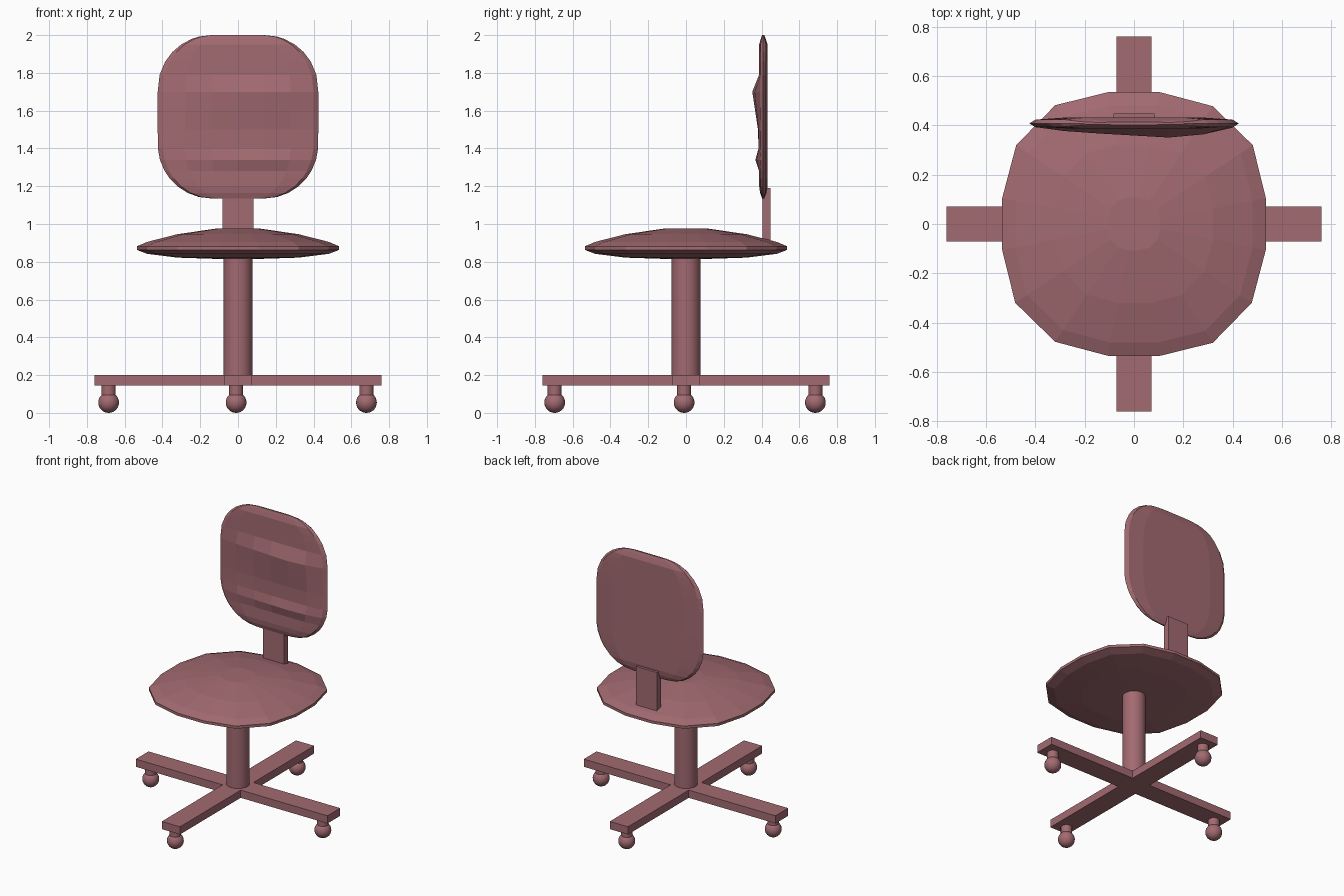
import bpy, bmesh, math

if "Cube" in bpy.data.objects:
    bpy.data.objects.remove(bpy.data.objects["Cube"])

mat = bpy.data.materials.new("dusty rose")
mat.diffuse_color = (0.36, 0.145, 0.165, 1)
mat.use_nodes = True
mat.node_tree.nodes["Principled BSDF"].inputs["Base Color"].default_value = mat.diffuse_color


def finish(name, bm, smooth=None):
    bmesh.ops.recalc_face_normals(bm, faces=bm.faces)
    me = bpy.data.meshes.new(name)
    bm.to_mesh(me)
    bm.free()
    ob = bpy.data.objects.new(name, me)
    bpy.context.collection.objects.link(ob)
    me.materials.append(mat)
    if smooth:
        bpy.ops.object.select_all(action='DESELECT')
        ob.select_set(True)
        bpy.context.view_layer.objects.active = ob
        bpy.ops.object.shade_smooth_by_angle(angle=math.radians(smooth))
    return ob


def loft(name, rings, smooth=None):
    """Skin a stack of equal-length point rings and cap both ends."""
    bm = bmesh.new()
    vs = [[bm.verts.new(p) for p in r] for r in rings]
    n = len(vs[0])
    for a, b in zip(vs, vs[1:]):
        for i in range(n):
            j = (i + 1) % n
            bm.faces.new((a[i], a[j], b[j], b[i]))
    bm.faces.new(vs[0])
    bm.faces.new(vs[-1])
    return finish(name, bm, smooth)


def cylinder(name, x, y, r, z0, z1, n=32):
    ring = [(x + r * math.cos(2 * math.pi * i / n), y + r * math.sin(2 * math.pi * i / n)) for i in range(n)]
    return loft(name, [[(px, py, z) for px, py in ring] for z in (z0, z1)], 40)


def rotations(points):
    """Repeat a quarter outline four times around the centre."""
    out = []
    for k in range(4):
        for x, y in points:
            for _ in range(k):
                x, y = -y, x
            out.append((x, y))
    return out


# cross-shaped base
cross = rotations([(0.76, -0.072), (0.76, 0.072), (0.072, 0.072)])
loft("base_cross", [[(x, y, z) for x, y in cross] for z in (0.145, 0.2)])

# casters
for i, (x, y) in enumerate([(-0.685, -0.01), (0.68, -0.01), (-0.01, -0.695), (-0.01, 0.685)]):
    cylinder(f"caster_stem_{i}", x, y, 0.037, 0.08, 0.15, 24)
    bm = bmesh.new()
    bmesh.ops.create_uvsphere(bm, u_segments=24, v_segments=14, radius=0.055)
    bmesh.ops.translate(bm, verts=bm.verts, vec=(x, y, 0.055))
    finish(f"caster_ball_{i}", bm, 40)

# centre post
cylinder("post", 0, 0, 0.076, 0.16, 0.84)

# faceted cushion seat
outline = rotations([(0.535, -0.105), (0.535, 0.105), (0.482, 0.32), (0.32, 0.478)])
layers = [(0.2, 0.815), (0.6, 0.822), (0.9, 0.842), (1, 0.863), (1, 0.882),
          (0.9, 0.905), (0.6, 0.946), (0.2, 0.977)]
loft("seat", [[(x * s, y * s, z) for x, y in outline] for s, z in layers])

# plate joining seat and backrest
plate = [(-0.083, 0.404), (0.083, 0.404), (0.083, 0.448), (-0.083, 0.448)]
loft("back_support", [[(x, y, z) for x, y in plate] for z in (0.89, 1.19)])


def interp(table, t):
    for (a, u), (b, v) in zip(table, table[1:]):
        if t <= b:
            return u + (v - u) * max(0, t - a) / (b - a)
    return table[-1][1]


# backrest: rows of rounded-square width, with two padded ridges on the front
Z0, Z1, W, R = 1.135, 2.0, 0.425, 0.285
ridge = [(1.28, 0), (1.34, 0.02), (1.4, 0.003), (1.5, 0.006), (1.7, 0.036), (1.79, 0)]
spread = [(-0.42, 0), (-0.14, 0.55), (0.14, 1), (0.28, 0.65), (0.42, 0)]
fracs = [-0.94, -0.66, -0.33, 0, 0.33, 0.66, 0.94]
heights = [Z0, 1.143, 1.165, 1.2, 1.24, 1.28, 1.34, 1.4, 1.5, 1.6, 1.7, 1.79, 1.86, 1.91, 1.95, 1.98, 1.993, Z1]
rows = []
for z in heights:
    d = min(z - Z0, Z1 - z)
    w = W - R
    w += R if d >= R else math.sqrt(max(0, R * R - (R - d) ** 2))
    end = min(1, 0.25 + d / 0.06)
    front, back = [], []
    for f in fracs:
        x = f * w
        bulge = end * (0.65 if abs(f) > 0.9 else 1)
        front.append((x, 0.408 - 0.021 * bulge - interp(ridge, z) * interp(spread, x), z))
        back.append((x, 0.408 + 0.024 * bulge, z))
    rows.append([(-w, 0.408, z)] + front + [(w, 0.408, z)] + back[::-1])
loft("backrest", rows)
